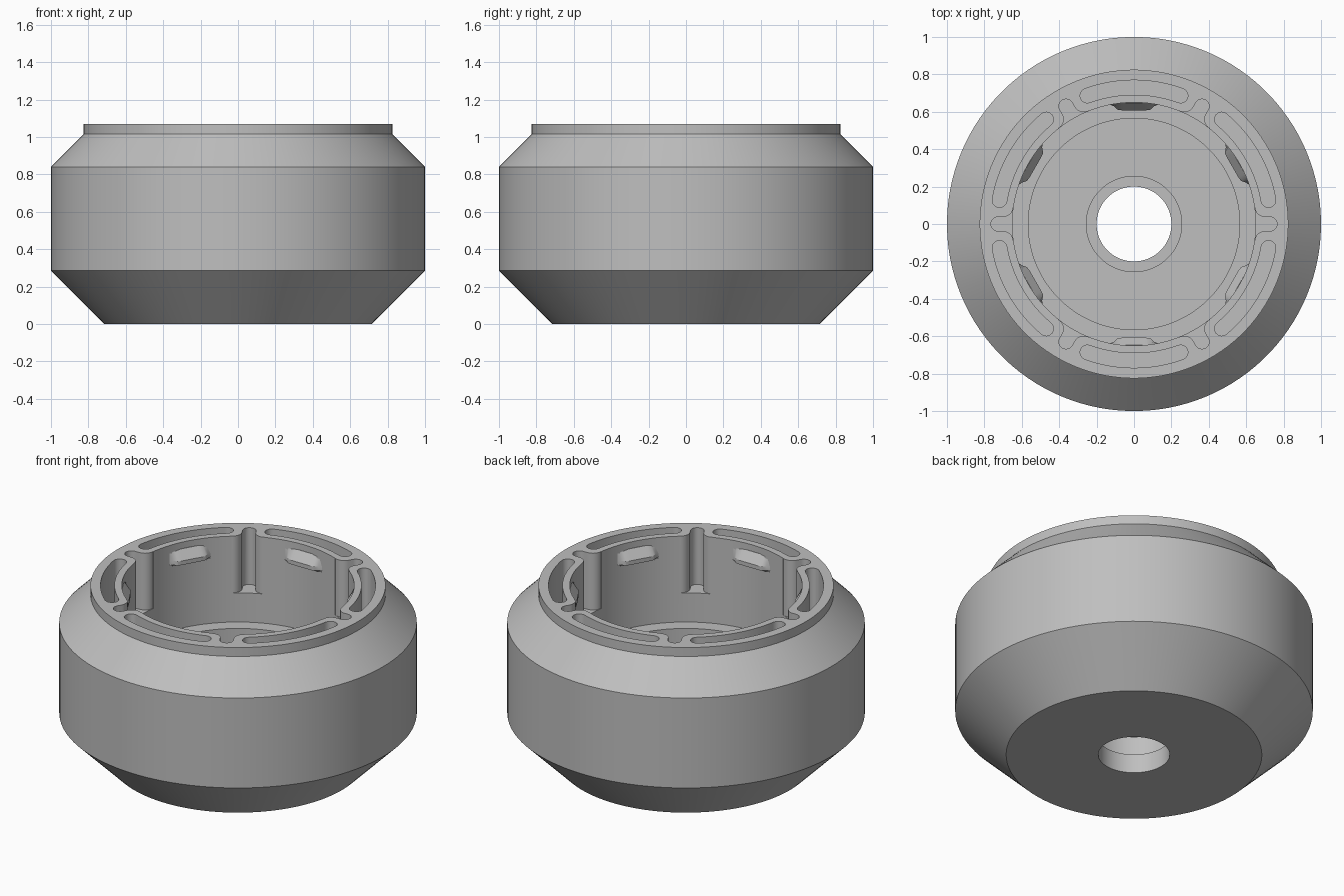
import bpy, bmesh
from math import cos, sin, pi, radians, sqrt

cube = bpy.data.objects.get("Cube")
if cube:
    bpy.data.objects.remove(cube)

grey = bpy.data.materials.new("plain_grey")
grey.use_nodes = True
COLOR = (0.52, 0.52, 0.52, 1)
grey.diffuse_color = COLOR
grey.node_tree.nodes["Principled BSDF"].inputs["Base Color"].default_value = COLOR

TOP = 1.07
POCKET = 0.72      # bottom of the rim slots and wall grooves


def make_object(name, bm):
    bmesh.ops.recalc_face_normals(bm, faces=bm.faces)
    mesh = bpy.data.meshes.new(name)
    bm.to_mesh(mesh)
    bm.free()
    mesh.materials.append(grey)
    obj = bpy.data.objects.new(name, mesh)
    bpy.context.collection.objects.link(obj)
    return obj


def revolve(name, profile, steps=120):
    bm = bmesh.new()
    rings = []
    for k in range(steps):
        a = 2 * pi * (k + 0.5) / steps
        rings.append([bm.verts.new((r * cos(a), r * sin(a), z)) for r, z in profile])
    n = len(profile)
    for k in range(steps):
        a, b = rings[k], rings[(k + 1) % steps]
        for i in range(n):
            j = (i + 1) % n
            bm.faces.new((a[i], b[i], b[j], a[j]))
    return make_object(name, bm)


def loft(bm, loops, angle):
    """Closed solid through matching (radial, tangential, z) loops, turned about z."""
    c, s = cos(angle), sin(angle)
    rows = [[bm.verts.new((u * c - v * s, u * s + v * c, z)) for u, v, z in loop]
            for loop in loops]
    n = len(rows[0])
    for a, b in zip(rows, rows[1:]):
        for i in range(n):
            j = (i + 1) % n
            bm.faces.new((a[i], a[j], b[j], b[i]))
    bm.faces.new(rows[0])
    bm.faces.new(rows[-1])


def prism(bm, outline, z0, z1, angle):
    loft(bm, [[(u, v, z) for u, v in outline] for z in (z0, z1)], angle)


# Hollow body: chamfered outside, stepped cavity, counterbored centre hole
body = revolve("body", [
    (0.20, 0), (0.715, 0), (1, 0.285), (1, 0.84), (0.825, 1.015), (0.825, TOP),
    (0.65, TOP), (0.65, 0.54), (0.565, 0.54), (0.565, 0.26), (0.255, 0.26),
    (0.255, 0.117), (0.20, 0.117)])


# Curved slot outline with round ends
def slot_outline(radius=0.73, half=0.039, span=radians(20), steps=16):
    pts = []
    for side in (1, -1):
        r = radius + side * half
        for i in range(steps + 1):
            a = side * span * (2 * i / steps - 1)
            pts.append((r * cos(a), r * sin(a)))
        end = side * span
        for i in range(1, 8):
            t = end + side * pi * i / 8 if side > 0 else end + pi - side * pi * i / 8
            pts.append((radius * cos(end) + half * cos(t),
                        radius * sin(end) + half * sin(t)))
    return pts


# Groove outline: round tip, flaring into the cavity wall
def groove_outline(w=0.038, tip=0.765, fillet=0.055):
    half = []
    for i in range(7):
        t = pi / 2 * i / 6
        half.append((tip - w + w * cos(t), w * sin(t)))
    for i in range(9):
        t = pi / 2 * i / 8
        half.append((0.645 + fillet * (1 - sin(t)), w + fillet * (1 - cos(t))))
    half.append((0.6, w + fillet))
    return half + [(u, -v) for u, v in reversed(half[1:])]


cut = bmesh.new()
for k in range(6):
    prism(cut, slot_outline(), POCKET, TOP + 0.1, radians(60 * k + 30))
    prism(cut, groove_outline(), POCKET, TOP + 0.1, radians(60 * k))
cutter = make_object("rim_cutter", cut)
cutter.hide_render = True

mod = body.modifiers.new("rim_cuts", "BOOLEAN")
mod.operation = "DIFFERENCE"
mod.solver = "EXACT"
mod.object = cutter
bpy.context.view_layer.objects.active = body
bpy.ops.object.modifier_apply(modifier=mod.name)
bpy.data.objects.remove(cutter)


# Snap tabs: bumps on the cavity wall with sloped top and underside
def tab_loop(inner, z, wide=0.13, steps=12):
    pts = [(0.66, wide, z), (0.66, -wide, z)]
    for i in range(steps + 1):
        v = wide * (2 * i / steps - 1)
        blend = min(1, (1 - abs(v) / wide) * 2.5)
        blend = blend * blend * (3 - 2 * blend)
        wall = sqrt(0.652 ** 2 - v * v)
        pts.append((wall + (inner - wall) * blend, v, z))
    return pts


tabs = bmesh.new()
for k in range(6):
    loft(tabs, [tab_loop(0.648, 0.935), tab_loop(0.608, 0.95),
                tab_loop(0.608, 0.975), tab_loop(0.648, 1.03)], radians(60 * k + 30))
snap_tabs = make_object("snap_tabs", tabs)

# Smooth round walls, keep edges crisp
for obj in (body, snap_tabs):
    bpy.ops.object.select_all(action="DESELECT")
    obj.select_set(True)
    bpy.context.view_layer.objects.active = obj
    bpy.ops.object.shade_smooth_by_angle(angle=radians(28))
